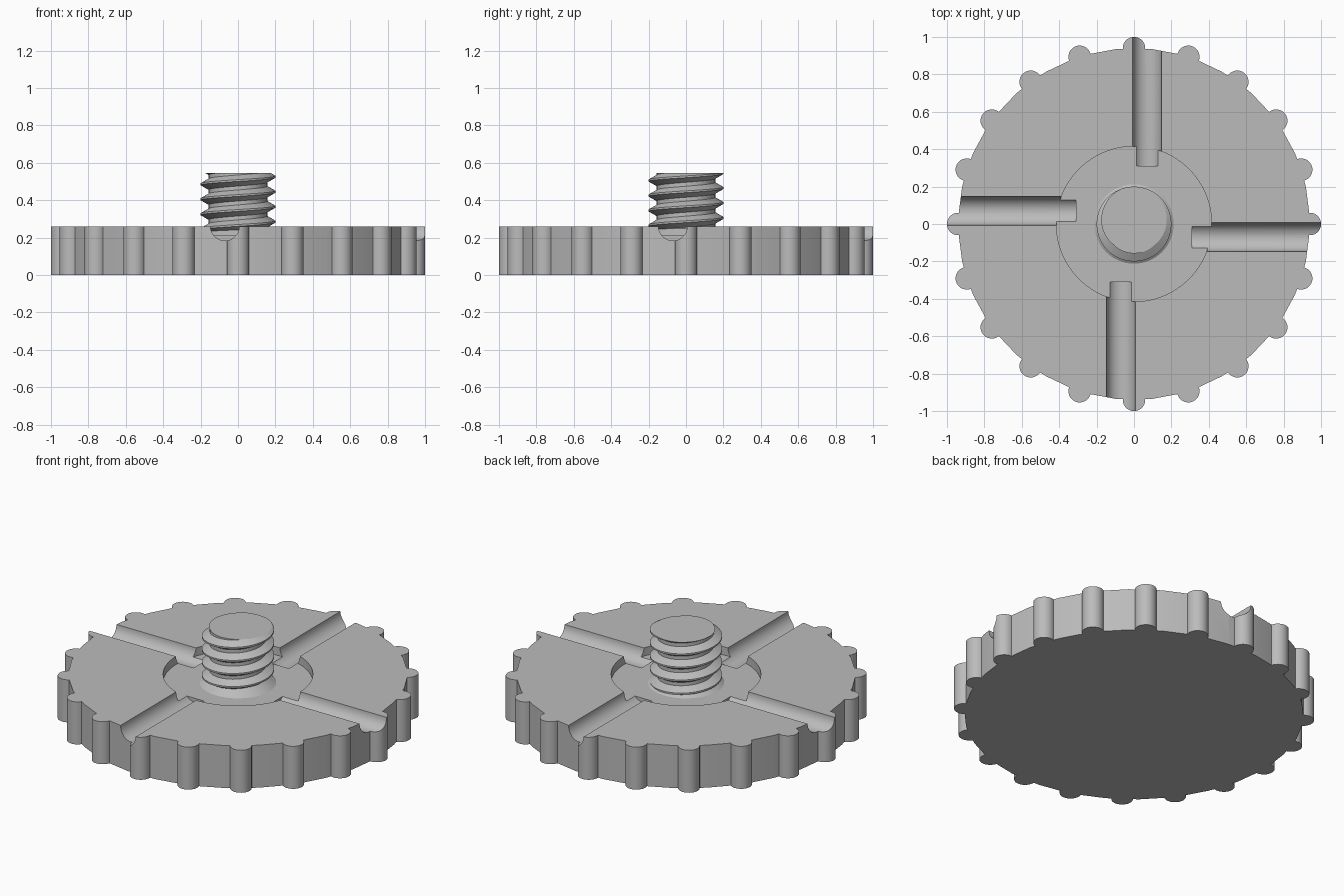
import bpy, bmesh
from math import sin, cos, pi, radians
from mathutils import Matrix, Vector

cube = bpy.data.objects.get("Cube")
if cube:
    bpy.data.objects.remove(cube, do_unlink=True)

grey = bpy.data.materials.new("plain_grey")
grey.use_nodes = True
colour = (0.5, 0.5, 0.5, 1)
grey.diffuse_color = colour
grey.node_tree.nodes["Principled BSDF"].inputs["Base Color"].default_value = colour

HEIGHT, FLOOR, RIM, KNOB = 0.26, 0.21, 0.94, 0.06


def make(name, bm):
    bmesh.ops.recalc_face_normals(bm, faces=bm.faces)
    mesh = bpy.data.meshes.new(name)
    bm.to_mesh(mesh)
    bm.free()
    mesh.materials.append(grey)
    obj = bpy.data.objects.new(name, mesh)
    bpy.context.collection.objects.link(obj)
    return obj


def select(obj):
    bpy.ops.object.select_all(action='DESELECT')
    obj.select_set(True)
    bpy.context.view_layer.objects.active = obj


def smooth(obj, angle):
    select(obj)
    bpy.ops.object.shade_smooth_by_angle(angle=radians(angle))


def cylinder(bm, r1, r2, depth, sides, matrix):
    bmesh.ops.create_cone(bm, cap_ends=True, segments=sides, radius1=r1,
                          radius2=r2, depth=depth, matrix=matrix)


# Wheel outline: thirty flat sides with twenty round grip knobs
outline = []
for k in range(20):
    a = radians(18 * k)
    centre = Vector((RIM * cos(a), RIM * sin(a)))
    for s in range(21):
        t = a + radians(93) * (s / 10 - 1)
        outline.append(centre + KNOB * Vector((cos(t), sin(t))))
    for v in range(30):
        if 18 * k + 4 < 12 * v < 18 * k + 14:
            t = radians(12 * v)
            outline.append(RIM * Vector((cos(t), sin(t))))
bm = bmesh.new()
base = bm.faces.new([bm.verts.new((p.x, p.y, 0)) for p in outline])
top = bmesh.ops.extrude_face_region(bm, geom=[base])["geom"]
bmesh.ops.translate(bm, vec=(0, 0, HEIGHT),
                    verts=[g for g in top if isinstance(g, bmesh.types.BMVert)])
bmesh.ops.delete(bm, geom=[f for f in bm.faces if f == base], context='FACES_ONLY')
bm.faces.new([v for v in bm.verts if v.co.z == 0])
wheel = make("knurled_wheel", bm)

# Cutters: central recess and four offset round-bottomed channels
cutters = []
bm = bmesh.new()
cylinder(bm, 0.415, 0.415, 0.2, 96, Matrix.Translation((0, 0, FLOOR + 0.1)))
cutters.append(make("recess_cutter", bm))
for k in range(4):
    bm = bmesh.new()
    cylinder(bm, 0.077, 0.077, 0.8, 40,
             Matrix.Rotation(k * pi / 2, 4, 'Z')
             @ Matrix.Translation((0.71, -0.07, HEIGHT + 0.0005))
             @ Matrix.Rotation(pi / 2, 4, 'Y'))
    cutters.append(make("channel_cutter", bm))
select(wheel)
for c in cutters:
    c.hide_render = True
    mod = wheel.modifiers.new("cut", 'BOOLEAN')
    mod.operation, mod.solver, mod.object = 'DIFFERENCE', 'EXACT', c
    bpy.ops.object.modifier_apply(modifier=mod.name)
for c in cutters:
    bpy.data.objects.remove(c, do_unlink=True)
smooth(wheel, 11)

# Threaded stud: a right-handed helical profile trimmed flat at both ends
PITCH, STEPS, TURNS, STUD_TOP = 0.08, 64, 8, 0.545
profile = [(0.2, -0.06), (0.2, 0.06), (0.157, 0.37), (0.157, 0.63)]
bm = bmesh.new()
columns = []
for i in range(STEPS):
    t = 2 * pi * i / STEPS
    columns.append([bm.verts.new((r * cos(t), r * sin(t),
                    0.525 + PITCH * (i / STEPS + f + n - TURNS + 2)))
                    for n in range(TURNS) for r, f in profile])
for i in range(STEPS):
    here, after = columns[i], columns[(i + 1) % STEPS]
    shift = 4 if i == STEPS - 1 else 0
    for j in range(len(here) - 1 - shift):
        bm.faces.new((here[j], after[j + shift], after[j + shift + 1], here[j + 1]))
for z, up in ((STUD_TOP, 1), (FLOOR - 0.01, -1)):
    cut = bmesh.ops.bisect_plane(bm, geom=bm.verts[:] + bm.edges[:] + bm.faces[:],
                                 plane_co=(0, 0, z), plane_no=(0, 0, up),
                                 clear_outer=True)["geom_cut"]
    bmesh.ops.edgeloop_fill(bm, edges=[e for e in cut
                                       if isinstance(e, bmesh.types.BMEdge)])
smooth(make("threaded_stud", bm), 20)

# Small flared foot where the stud meets the recess floor
bm = bmesh.new()
cylinder(bm, 0.215, 0.157, 0.04, 64, Matrix.Translation((0, 0, FLOOR + 0.018)))
smooth(make("stud_foot", bm), 20)
